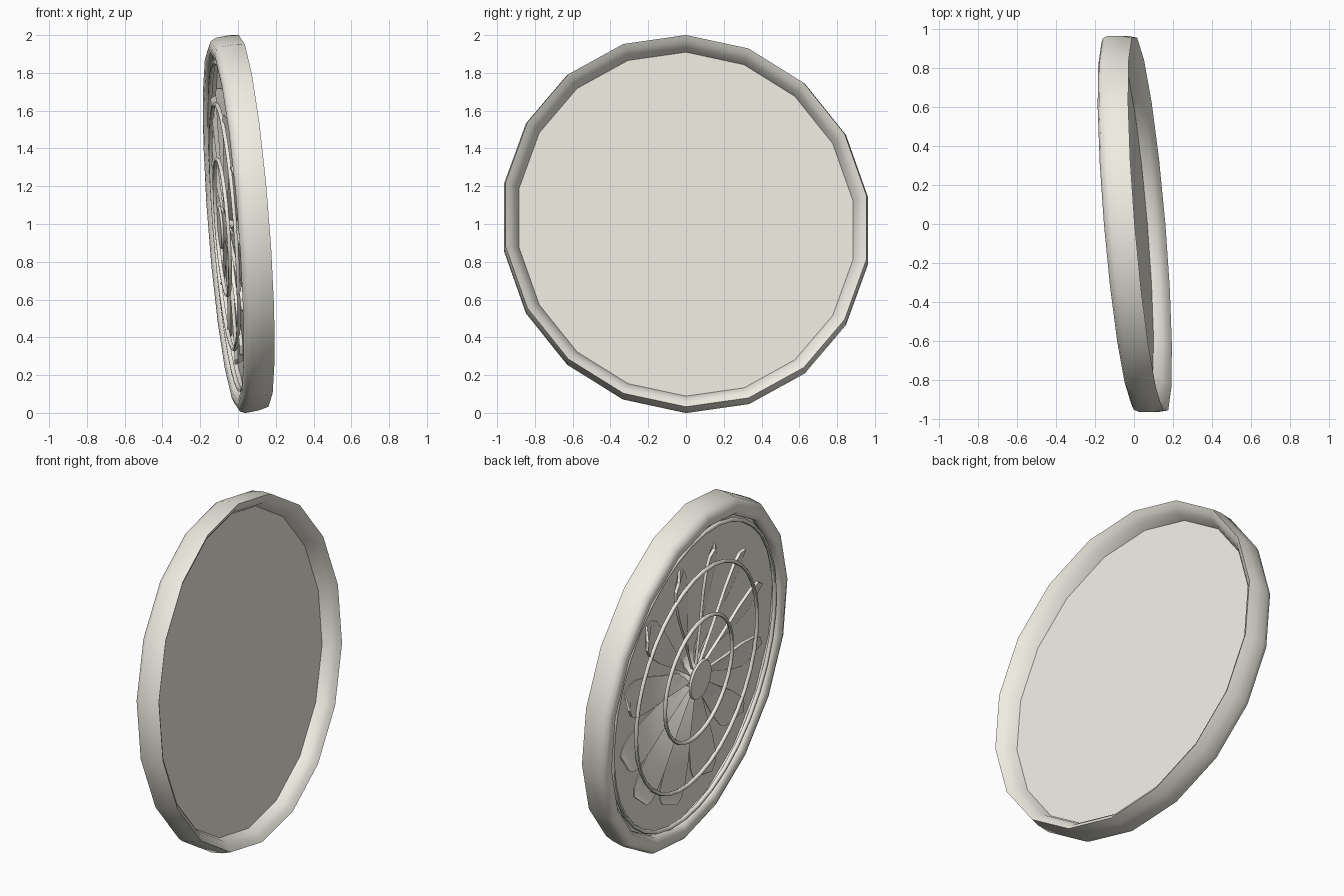
import bpy, bmesh
from math import sin, cos, pi, radians
from mathutils import Matrix, Vector

if "Cube" in bpy.data.objects:
    bpy.data.objects.remove(bpy.data.objects["Cube"])

# Tilted frame: u runs along the disc sideways, v up the disc, a along its axis
FRAME = Matrix(((-0.082, -0.08, 1.0, 0.0),
                (0.985, 0.0, 0.0, 0.0),
                (-0.036, 1.0, 0.2, 1.0),
                (0, 0, 0, 1)))

cream = bpy.data.materials.new("cream")
cream.diffuse_color = (0.86, 0.84, 0.76, 1)
cream.use_nodes = True
cream.node_tree.nodes["Principled BSDF"].inputs["Base Color"].default_value = cream.diffuse_color


def finish(name, bm, angle=40):
    bm.transform(FRAME)
    bmesh.ops.recalc_face_normals(bm, faces=bm.faces)
    me = bpy.data.meshes.new(name)
    bm.to_mesh(me)
    bm.free()
    me.materials.append(cream)
    ob = bpy.data.objects.new(name, me)
    bpy.context.collection.objects.link(ob)
    bpy.ops.object.select_all(action='DESELECT')
    ob.select_set(True)
    bpy.context.view_layer.objects.active = ob
    bpy.ops.object.shade_smooth_by_angle(angle=radians(angle))
    return ob


def revolve(name, profile, n, closed=True, angle=40):
    """Spin (radius, axis) points round the fan axis."""
    bm = bmesh.new()
    rings = [[bm.verts.new((r * sin(2 * pi * i / n), r * cos(2 * pi * i / n), a))
              for r, a in profile] for i in range(n)]
    m = len(profile)
    for i in range(n):
        p, q = rings[i], rings[(i + 1) % n]
        for j in range(m if closed else m - 1):
            k = (j + 1) % m
            bm.faces.new((p[j], q[j], q[k], p[k]))
    if not closed:
        bm.faces.new([ring[0] for ring in rings])
        bm.faces.new([ring[-1] for ring in rings])
    return finish(name, bm, angle)


# Outer housing, 18 sides: crisp flared back rim, rounded front lip
revolve("housing_ring", [(0.984, 0.082), (0.955, 0.066), (0.93, 0.04), (0.91, -0.005),
                         (0.90, -0.03), (0.90, -0.055), (0.92, -0.074),
                         (0.95, -0.078), (0.98, -0.067), (0.993, -0.04), (0.993, 0.03)], 18, angle=60)

# Back plate closing the housing
revolve("back_plate", [(0.92, -0.004), (0.92, -0.014)], 18, closed=False)

# Concentric guard wires, slightly domed toward the hub
for i, (r, a, t) in enumerate([(0.87, -0.05, 0.012), (0.65, -0.07, 0.011), (0.36, -0.083, 0.011)]):
    wire = [(r + t * cos(k * pi / 3), a + t * sin(k * pi / 3)) for k in range(6)]
    revolve(f"guard_wire_{i + 1}", wire, 36, angle=65)

# Flared hub with a flat cap
revolve("hub", [(0.13, -0.014), (0.085, -0.035), (0.07, -0.065), (0.085, -0.08),
                (0.115, -0.088), (0.11, -0.1)], 24, closed=False)

# Pitched petal blades
bm = bmesh.new()
outline = [(0.07, 0.018), (0.30, 0.05), (0.50, 0.085), (0.64, 0.095), (0.70, 0.08), (0.735, 0.04)]
for i in range(12):
    th = radians(18 + 30 * i)
    radial, tang = Vector((sin(th), cos(th), 0)), Vector((cos(th), -sin(th), 0))
    rows = []
    for r, w in outline:
        rows.append([bm.verts.new(radial * r + tang * side * w + Vector((0, 0, a)))
                     for side, a in ((1, -0.068), (1, -0.05), (-1, -0.008), (-1, -0.018))])
    for p, q in zip(rows, rows[1:]):
        for j in range(4):
            bm.faces.new((p[j], q[j], q[(j + 1) % 4], p[(j + 1) % 4]))
    bm.faces.new(rows[0])
    bm.faces.new(rows[-1])
finish("fan_blades", bm, 30)
